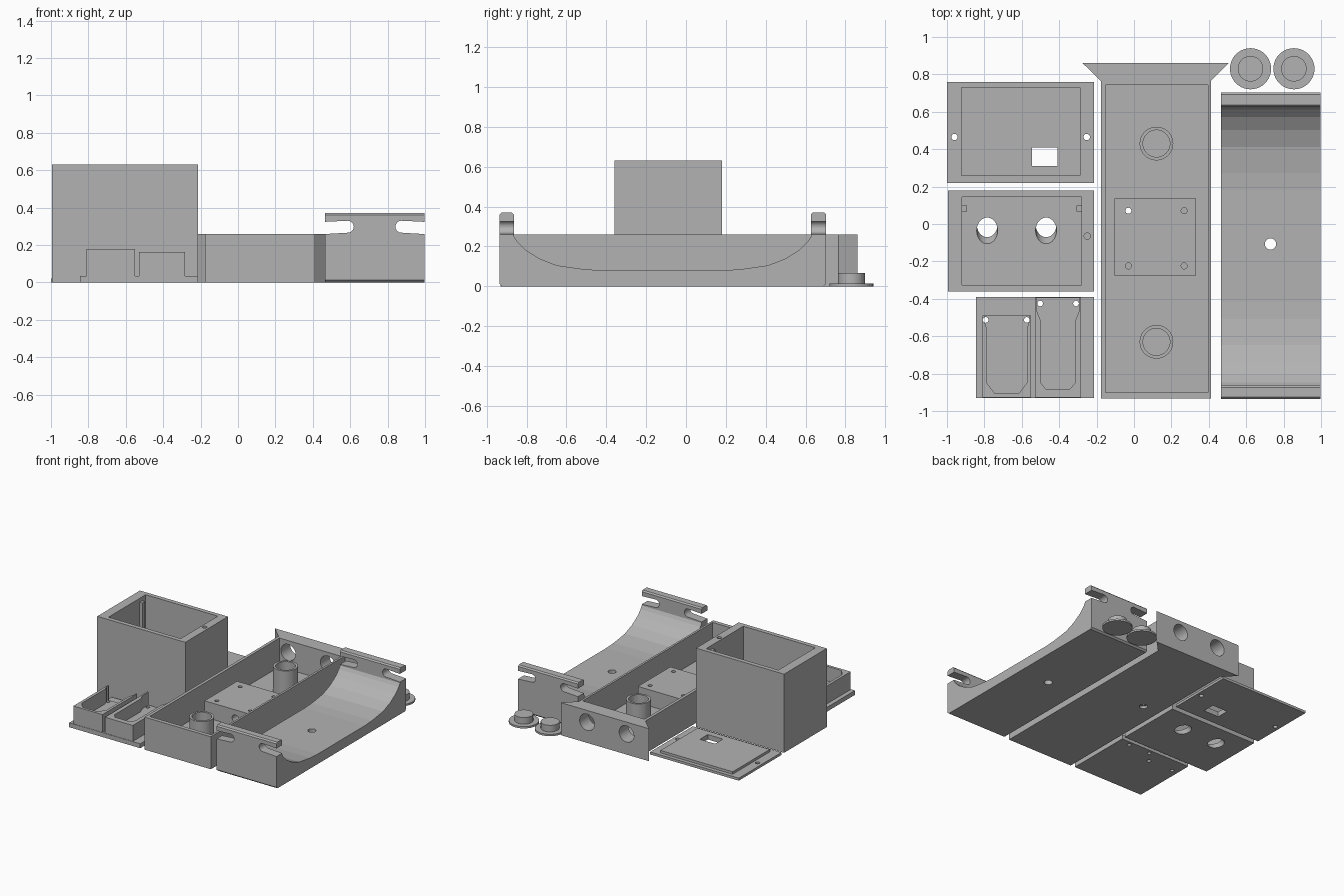
import bpy, bmesh, math
from mathutils import Vector

if "Cube" in bpy.data.objects:
    bpy.data.objects.remove(bpy.data.objects["Cube"])

grey = bpy.data.materials.new("light_grey")
grey.diffuse_color = (0.45, 0.45, 0.45, 1)
grey.use_nodes = True
grey.node_tree.nodes["Principled BSDF"].inputs["Base Color"].default_value = grey.diffuse_color


def add(name, bm):
    bmesh.ops.recalc_face_normals(bm, faces=bm.faces)
    me = bpy.data.meshes.new(name)
    bm.to_mesh(me)
    bm.free()
    me.materials.append(grey)
    ob = bpy.data.objects.new(name, me)
    bpy.context.scene.collection.objects.link(ob)
    return ob


def prism(name, pts, axis, a, b):
    """Extrude a 2D outline along an axis from a to b."""
    put = {'x': lambda p, d: (d, p[0], p[1]),
           'y': lambda p, d: (p[0], d, p[1]),
           'z': lambda p, d: (p[0], p[1], d)}[axis]
    bm = bmesh.new()
    lo = [bm.verts.new(put(p, a)) for p in pts]
    hi = [bm.verts.new(put(p, b)) for p in pts]
    bm.faces.new(lo)
    bm.faces.new(hi)
    n = len(pts)
    for i in range(n):
        j = (i + 1) % n
        bm.faces.new((lo[i], lo[j], hi[j], hi[i]))
    return add(name, bm)


def box(name, x0, x1, y0, y1, z0, z1):
    return prism(name, [(x0, y0), (x1, y0), (x1, y1), (x0, y1)], 'z', z0, z1)


def rod(name, loc, r, length, direction=(0, 0, 1)):
    """Cylinder centred on loc, pointing along direction."""
    bm = bmesh.new()
    bmesh.ops.create_cone(bm, cap_ends=True, segments=40, radius1=r, radius2=r, depth=length)
    q = Vector(direction).to_track_quat('Z', 'Y')
    for v in bm.verts:
        v.co = q @ v.co + Vector(loc)
    return add(name, bm)


def combine(ob, *others, op='DIFFERENCE'):
    """Boolean each helper into ob, then remove the helper."""
    for c in others:
        c.hide_render = True
        m = ob.modifiers.new("bool", 'BOOLEAN')
        m.operation, m.solver, m.object = op, 'EXACT', c
        dg = bpy.context.evaluated_depsgraph_get()
        dg.update()
        me = bpy.data.meshes.new_from_object(ob.evaluated_get(dg))
        ob.modifiers.clear()
        ob.data = me
        bpy.data.objects.remove(c)


def drill(ob, points, r, z=0.3, length=2):
    for x, y in points:
        combine(ob, rod("cutter", (x, y, z), r, length))


# Box lid with raised locating panel, window and screw holes
lid = box("box_lid", -1, -0.215, 0.22, 0.76, 0, 0.02)
combine(lid, box("panel", -0.925, -0.285, 0.26, 0.73, 0.01, 0.04), op='UNION')
combine(lid, box("cutter", -0.545, -0.41, 0.31, 0.41, -0.1, 0.1))
drill(lid, [(-0.96, 0.465), (-0.253, 0.465)], 0.017)

# Tall open box with slanted round openings in the floor
case = box("tall_box", -0.995, -0.215, -0.36, 0.18, 0, 0.63)
combine(case, box("cutter", -0.92, -0.28, -0.325, 0.145, 0.047, 0.8))
for x in (-0.785, -0.47):
    combine(case, rod("cutter", (x, -0.018, 0.0235), 0.056, 0.26, (0, -0.6, 0.8)))
drill(case, [(-0.745, -0.27), (-0.455, -0.27)], 0.033, 0, 0.3)
drill(case, [(-0.957, -0.065), (-0.25, -0.065)], 0.017, 0.63, 0.3)
for x in (-0.907, -0.293):
    box("box_rib", x - 0.014, x + 0.014, 0.067, 0.098, 0.04, 0.6)

# Base plate with two open-ended holders
plate = box("holder_plate", -0.845, -0.215, -0.93, -0.39, 0, 0.035)
holder_a = box("wide_holder", -0.81, -0.552, -0.927, -0.49, 0.02, 0.178)
combine(holder_a, prism("cutter", [
    (-0.80, -0.47), (-0.80, -0.52), (-0.787, -0.56), (-0.787, -0.85), (-0.745, -0.905),
    (-0.615, -0.905), (-0.573, -0.85), (-0.573, -0.56), (-0.56, -0.52), (-0.56, -0.47)],
    'z', 0.06, 0.4))
holder_b = box("narrow_holder", -0.53, -0.283, -0.927, -0.392, 0.02, 0.163)
combine(holder_b, prism("cutter", [
    (-0.518, -0.37), (-0.518, -0.47), (-0.498, -0.52), (-0.498, -0.85), (-0.47, -0.885),
    (-0.345, -0.885), (-0.315, -0.85), (-0.315, -0.52), (-0.295, -0.47), (-0.295, -0.37)],
    'z', 0.06, 0.4))
holes_a = [(-0.793, -0.513), (-0.573, -0.513)]
holes_b = [(-0.502, -0.425), (-0.31, -0.425)]
drill(holder_a, holes_a, 0.015)
drill(holder_b, holes_b, 0.015)
drill(plate, holes_a + holes_b, 0.015)

# Long tray with flared end wall
tray = prism("long_tray", [(-0.177, -0.932), (0.412, -0.932), (0.412, 0.765), (0.505, 0.86),
                           (-0.275, 0.86), (-0.177, 0.765)], 'z', 0, 0.26)
combine(tray, box("cutter", -0.153, 0.395, -0.9, 0.743, 0.03, 0.5))
for x in (-0.075, 0.275):
    combine(tray, rod("cutter", (x, 0.8, 0.165), 0.065, 0.3, (0, 1, 0)))
for x, s in ((-0.2, 1), (0.43, -1)):
    combine(tray, rod("cutter", (x, 0.835, 0.1), 0.024, 0.22, (s, 1, 0)))

# Mounting block in the tray, screwed through the floor
block = box("mounting_block", -0.103, 0.332, -0.276, 0.135, 0.02, 0.16)
screws = [(x, y) for x in (-0.03, 0.268) for y in (-0.224, 0.071)]
drill(block, screws, 0.016)
drill(tray, screws, 0.03, 0, 0.4)
combine(block, rod("cutter", (0.17, -0.276, 0.09), 0.03, 0.2, (0, 1, 0)))

# Hollow posts
for y in (0.43, -0.63):
    post = rod("tray_post", (0.12, y, 0.125), 0.09, 0.21)
    drill(post, [(0.12, y)], 0.072)

# Cradle with faceted trough and upright ends
half = [(0.3, 0.08), (0.39, 0.085), (0.53, 0.105), (0.62, 0.14), (0.69, 0.185), (0.73, 0.225), (0.745, 0.25)]
mid = -0.118
trough = [(mid - y, z) for y, z in reversed(half)] + [(mid + y, z) for y, z in half]
outline = ([(-0.922, 0), (-0.935, 0.012), (-0.935, 0.36), (-0.925, 0.37), (-0.873, 0.37), (-0.863, 0.36)]
           + trough +
           [(0.627, 0.36), (0.637, 0.37), (0.693, 0.37), (0.703, 0.36), (0.703, 0.012), (0.69, 0)])
cradle = prism("cradle", outline, 'x', 0.465, 0.996)
for cx, edge, s in ((0.587, 0.42, -1), (0.874, 1.04, 1)):
    arc = [(cx + s * 0.032 * math.cos(a), 0.298 + 0.032 * math.sin(a))
           for a in [math.pi / 2 + math.pi * i / 16 for i in range(17)]]
    combine(cradle, prism("cutter", arc + [(edge, 0.256), (edge, 0.322)], 'y', -1.1, 0.9))
drill(cradle, [(0.73, -0.107)], 0.03)

# Round plugs with flanges
for x in (0.623, 0.855):
    plug = rod("plug", (x, 0.83, 0.0075), 0.11, 0.015)
    combine(plug, rod("stem", (x, 0.83, 0.0375), 0.068, 0.06), op='UNION')
